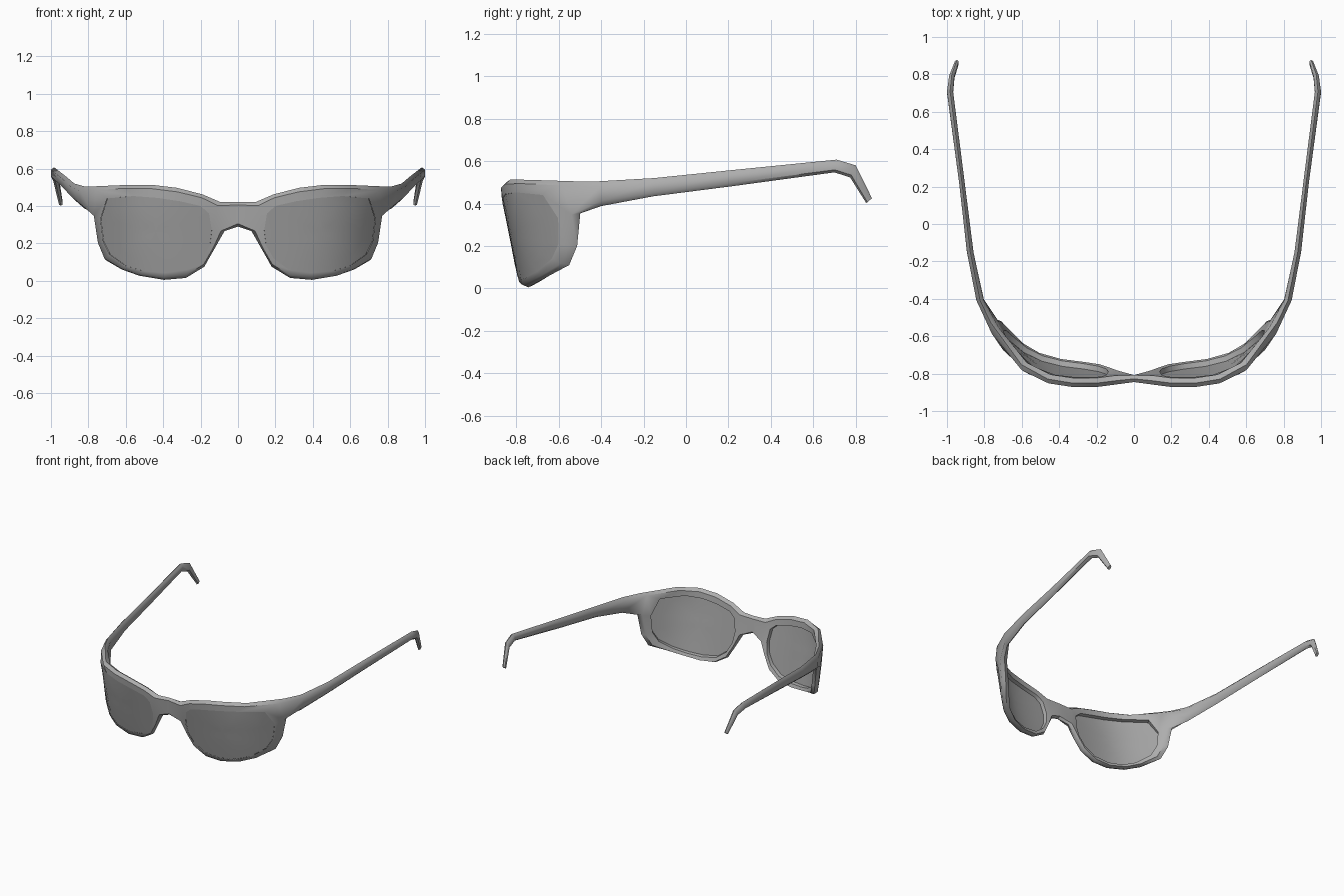
import bpy, bmesh, math
from mathutils import Vector

if "Cube" in bpy.data.objects:
    bpy.data.objects.remove(bpy.data.objects["Cube"])


def material(name, value):
    m = bpy.data.materials.new(name)
    m.diffuse_color = (value, value, value, 1)
    m.use_nodes = True
    m.node_tree.nodes["Principled BSDF"].inputs["Base Color"].default_value = m.diffuse_color
    return m


frame_grey = material("frame grey", 0.42)
lens_grey = material("lens grey", 0.36)

# Matching outlines (x, z) of the rim and the lens, from bridge top round to bridge bottom
RIM = [(.09, .42), (.19, .462), (.33, .497), (.47, .513), (.62, .512), (.79, .505),
       (.79, .355), (.765, .2), (.73, .11), (.64, .06), (.54, .027), (.40, .005),
       (.28, .015), (.18, .075), (.125, .17), (.07, .265)]
LENS = [(.155, .36), (.20, .40), (.31, .425), (.43, .443), (.56, .453), (.70, .44),
        (.735, .33), (.72, .21), (.685, .14), (.60, .08), (.50, .05), (.39, .042),
        (.27, .06), (.19, .12), (.15, .19), (.14, .27)]
N = len(RIM)
TEMPLE_PORT, BRIDGE_PORT = 5, N - 1


def wrap(x, z, depth):
    """Point on the curved front, pushed inwards by depth."""
    t = x - .2
    y = -.877 + .295 * t**2 + 2.0 * t**4 + .2 * (.46 - z)
    slope = .59 * t + 8 * t**3
    n = Vector((-slope, 1, 0)).normalized()
    return Vector((x, y, z)) + n * depth


def layer(bm, blend, depth):
    pts = [(l[0] + (r[0] - l[0]) * blend, l[1] + (r[1] - l[1]) * blend)
           for r, l in zip(RIM, LENS)]
    return [bm.verts.new(wrap(x, z, depth)) for x, z in pts]


def bridge_loops(bm, a, b, skip=()):
    n = len(a)
    for i in range(n):
        if i not in skip:
            j = (i + 1) % n
            bm.faces.new((a[i], a[j], b[j], b[i]))


def finish(bm, name, mat, angle):
    bmesh.ops.recalc_face_normals(bm, faces=bm.faces)
    mesh = bpy.data.meshes.new(name)
    bm.to_mesh(mesh)
    bm.free()
    ob = bpy.data.objects.new(name, mesh)
    bpy.context.collection.objects.link(ob)
    mesh.materials.append(mat)
    mod = ob.modifiers.new("mirror", 'MIRROR')
    mod.use_clip = True
    bpy.ops.object.select_all(action='DESELECT')
    ob.select_set(True)
    bpy.context.view_layer.objects.active = ob
    bpy.ops.object.modifier_apply(modifier="mirror")
    bpy.ops.object.shade_smooth_by_angle(angle=math.radians(angle))


# Frame: rim layers from the lens front, over the outside, to the lens back
bm = bmesh.new()
front_in = layer(bm, 0, 0)
front = layer(bm, .7, .003)
edge = layer(bm, 1, .028)
back = layer(bm, .75, .052)
back_in = layer(bm, .08, .048)
seat = layer(bm, 0, .02)
ports = (TEMPLE_PORT, BRIDGE_PORT)
bridge_loops(bm, front_in, front)
bridge_loops(bm, front, edge, ports)
bridge_loops(bm, edge, back, ports)
bridge_loops(bm, back, back_in)
bridge_loops(bm, back_in, seat)


def port(i):
    j = (i + 1) % N
    return [front[i], edge[i], back[i], back[j], edge[j], front[j]]


# Bridge: run the opening to the middle plane
middle = [(-.845, .305), (-.828, .29), (-.808, .305), (-.808, .405), (-.828, .42), (-.845, .405)]
bridge_loops(bm, port(BRIDGE_PORT), [bm.verts.new((0, y, z)) for y, z in middle])

# Temple: outer x, inner x, top (y, z), bottom (y, z)
TEMPLE = [(.843, .803, (-.41, .505), (-.40, .388)),
          (.893, .858, (-.15, .520), (-.155, .434)),
          (.935, .905, (.22, .558), (.22, .482)),
          (1.0, .967, (.71, .607), (.70, .547)),
          (.988, .96, (.80, .58), (.774, .523)),
          (.957, .937, (.877, .425), (.85, .402))]
last = port(TEMPLE_PORT)
for xo, xi, top, bottom in TEMPLE:
    xm = (xo + xi) / 2
    ring = []
    for x, f in ((xo, .22), (xm, 0), (xi, .22), (xi, .8), (xm, 1), (xo, .8)):
        y, z = (a + (b - a) * f for a, b in zip(top, bottom))
        ring.append(bm.verts.new((x, y, z)))
    bridge_loops(bm, last, ring)
    last = ring
bm.faces.new(last)
finish(bm, "frame", frame_grey, 50)

# Lenses: curved front and back shells made from shrinking rings
bm = bmesh.new()
cx, cz = .44, .26
rims = []
for depth in (.002, .02):
    rings = []
    for s in (1, .8, .6, .4, .2):
        rings.append([bm.verts.new(wrap(cx + (x - cx) * s, cz + (z - cz) * s, depth))
                      for x, z in LENS])
    for a, b in zip(rings, rings[1:]):
        bridge_loops(bm, a, b)
    centre = bm.verts.new(wrap(cx, cz, depth))
    for i in range(N):
        bm.faces.new((rings[-1][i], rings[-1][(i + 1) % N], centre))
    rims.append(rings[0])
bridge_loops(bm, *rims)
finish(bm, "lenses", lens_grey, 40)
